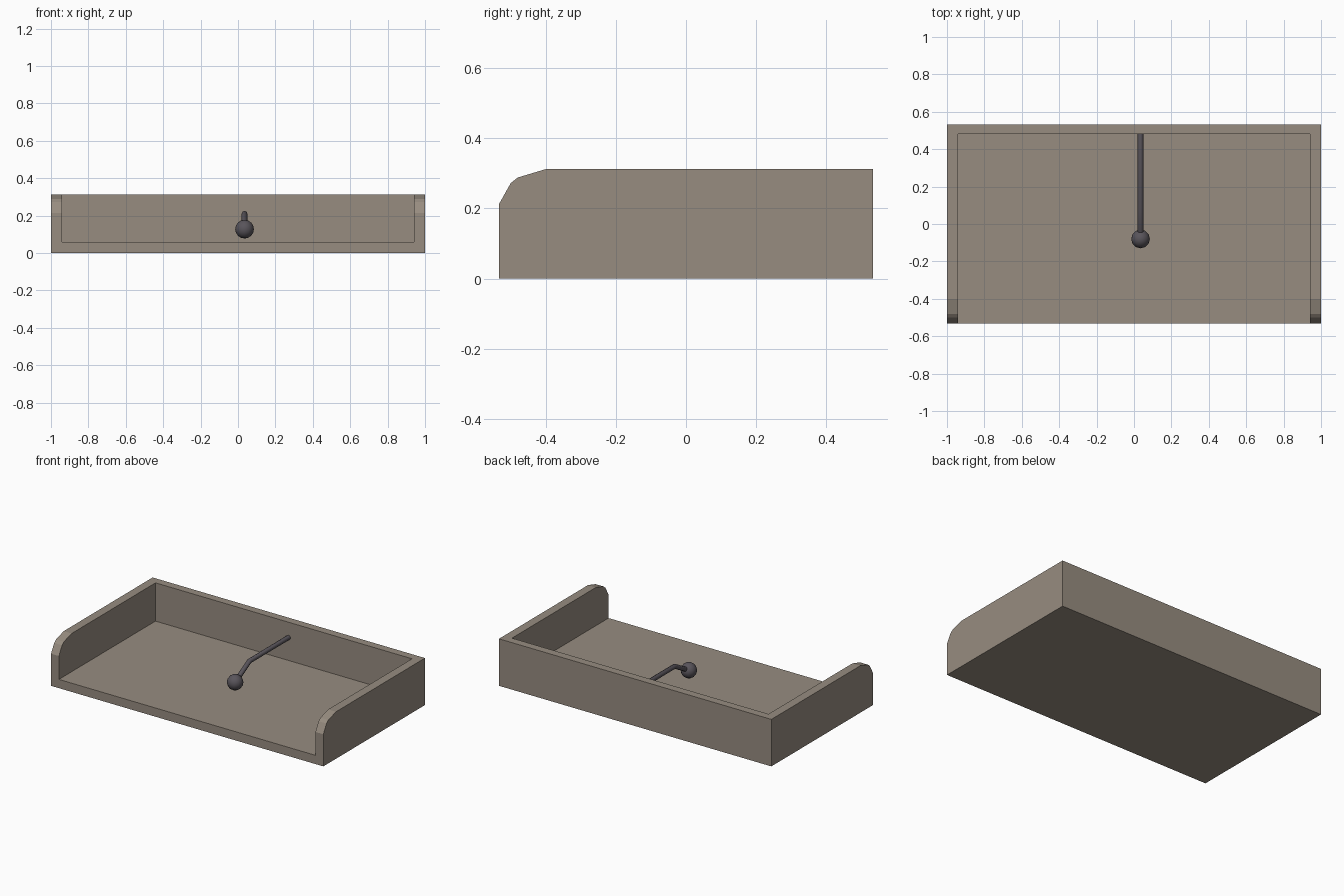
import bpy, bmesh
from mathutils import Vector

if "Cube" in bpy.data.objects:
    bpy.data.objects.remove(bpy.data.objects["Cube"])

def material(name, color):
    m = bpy.data.materials.new(name)
    m.diffuse_color = (*color, 1)
    m.use_nodes = True
    m.node_tree.nodes["Principled BSDF"].inputs["Base Color"].default_value = m.diffuse_color
    return m

stone = material("warm_grey_stone", (0.31, 0.265, 0.217))
metal = material("dark_metal", (0.1, 0.09, 0.105))

def finish(name, bm, mat):
    bmesh.ops.recalc_face_normals(bm, faces=bm.faces)
    me = bpy.data.meshes.new(name)
    bm.to_mesh(me)
    bm.free()
    me.materials.append(mat)
    ob = bpy.data.objects.new(name, me)
    bpy.context.collection.objects.link(ob)
    return ob

def extruded(name, profile, x0, x1, mat):
    """Extrude a (y, z) profile along x."""
    bm = bmesh.new()
    face = bm.faces.new([bm.verts.new((x0, y, z)) for y, z in profile])
    ext = bmesh.ops.extrude_face_region(bm, geom=[face])["geom"]
    bmesh.ops.translate(bm, vec=(x1 - x0, 0, 0),
                        verts=[v for v in ext if isinstance(v, bmesh.types.BMVert)])
    return finish(name, bm, mat)

Y, H, T, IN = 0.533, 0.312, 0.058, 0.942

# Tray: floor, back wall and two side walls with rounded front corners
extruded("floor", [(-Y, 0), (Y, 0), (Y, T), (-Y, T)], -IN, IN, stone)
extruded("back_wall", [(0.48, T), (Y, T), (Y, H), (0.48, H)], -IN, IN, stone)
side = [(-Y, 0), (Y, 0), (Y, H), (-0.40, H), (-0.48, 0.288), (-0.50, 0.272), (-Y, 0.213)]
extruded("side_wall_left", side, -1, -IN, stone)
extruded("side_wall_right", side, IN, 1, stone)

# Bent rod coming out of the back wall
cu = bpy.data.curves.new("bent_rod", "CURVE")
cu.dimensions = "3D"
cu.bevel_depth = 0.015
cu.bevel_resolution = 2
cu.use_fill_caps = True
path = [(0.035, 0.485, 0.211), (0.035, 0.07, 0.211), (0.035, -0.08, 0.128)]
sp = cu.splines.new("POLY")
sp.points.add(len(path) - 1)
for p, co in zip(sp.points, path):
    p.co = (*co, 1)
cu.materials.append(metal)
rod = bpy.data.objects.new("bent_rod", cu)
bpy.context.collection.objects.link(rod)

# Ball at the end of the rod
bm = bmesh.new()
bmesh.ops.create_uvsphere(bm, u_segments=12, v_segments=8, radius=0.05)
bmesh.ops.translate(bm, vec=Vector(path[-1]), verts=bm.verts)
ball = finish("ball_tip", bm, metal)
for f in ball.data.polygons:
    f.use_smooth = True
